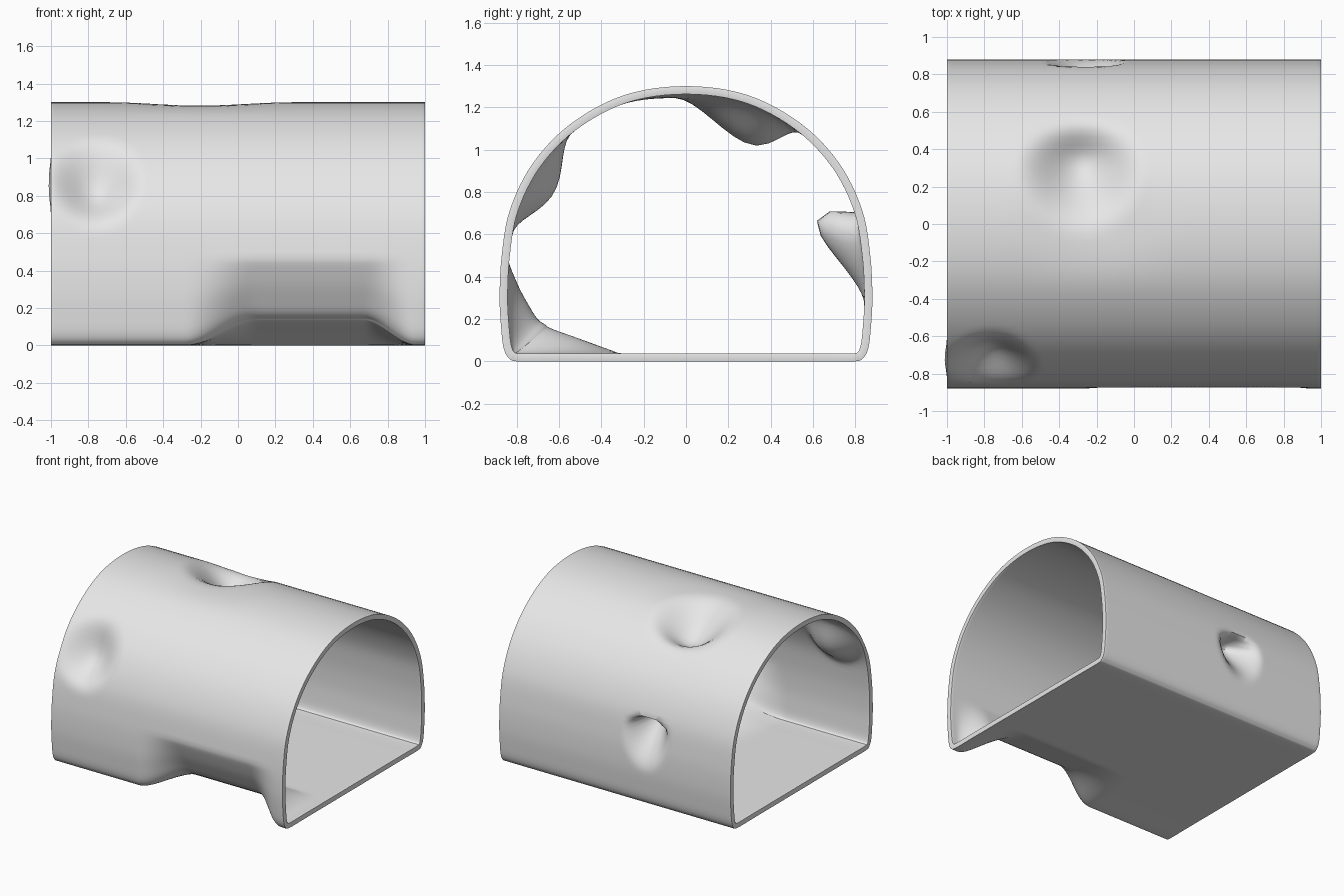
import bpy, bmesh
from mathutils import Vector

cube = bpy.data.objects.get("Cube")
if cube:
    bpy.data.objects.remove(cube, do_unlink=True)

# One flat grey for the whole shell
grey = bpy.data.materials.new("pale_grey")
grey.use_nodes = True
grey.diffuse_color = (0.8, 0.8, 0.8, 1)
grey.node_tree.nodes["Principled BSDF"].inputs["Base Color"].default_value = (0.8, 0.8, 0.8, 1)

# Half of the arch cross-section (y, z), from crown to floor centre
half = [(0, 1.3), (.29, 1.258), (.54, 1.125), (.72, .94), (.83, .72), (.87, .5),
        (.88, .3), (.872, .15), (.86, .06), (.835, .015), (.79, 0), (.6, 0),
        (.4, 0), (.2, 0), (0, 0)]
loop = [Vector(p) for p in half] + [Vector((-y, z)) for y, z in half[-2:0:-1]]


def smooth_loop(points, steps):
    """Catmull-Rom curve through a closed loop."""
    out, n = [], len(points)
    for i in range(n):
        a, b, c, d = (points[(i + k) % n] for k in (-1, 0, 1, 2))
        for s in range(steps):
            t = s / steps
            out.append(b + (c - a) * t / 2 + (a * 2 - b * 5 + c * 4 - d) * t**2 / 2
                       + (b * 3 - a - c * 3 + d) * t**3 / 2)
    return out


def ramp(value, low, high):
    t = min(max((value - low) / (high - low), 0), 1)
    return t * t * (3 - 2 * t)


def dent(p, center, radius, push, sharp=1.0):
    """Push points near the centre, fading out at the radius."""
    d = Vector((p[k] - center[k]) / radius[k] for k in range(3)).length
    return Vector(push) * (ramp(1 - d, 0, 1) ** sharp)


def deform(p):
    move = Vector((0, 0, 0))
    # Hooked puncture in the back wall, steep above and gentle below
    if p.y > 0:
        rise = .11 if p.z > .58 else .32
        move += dent(p, (-.26, .87, .58), (.22, .4, rise), (0, -.21, .08), 1.2)
    # Dimple in the roof
    if p.z > .8:
        reach = .28 if p.y > .3 else .38
        move += dent(p, (-.28, .31, 1.25), (.36, reach, .5), (0, 0, -.19), 1.1)
        move.z -= .018 * ramp(.5 - abs(p.x + .2), 0, .5) * ramp(.35 - abs(p.y), 0, .35)
    # Shallow dimple high on the front wall
    if p.y < 0:
        move += dent(p, (-.76, -.75, .88), (.27, .3, .3), (0, .1, -.07))
    # Long crushed lower front edge
    d = Vector(((p.y + .84) / .52, p.z / .46)).length
    span = ramp(p.x, -.28, .1) * (1 - ramp(p.x, .68, .95))
    move += Vector((0, .15, .135)) * span * max(0, 1 - d)
    return p + move


# Shell surface swept along x, then dented
profile = smooth_loop(loop, 6)
rows, n = 90, len(profile)
bm = bmesh.new()
rings = [[bm.verts.new(deform(Vector((-1 + 2 * j / rows, q.x, q.y)))) for q in profile]
         for j in range(rows + 1)]
for r, s in zip(rings, rings[1:]):
    for i in range(n):
        k = (i + 1) % n
        bm.faces.new((r[i], s[i], s[k], r[k])).smooth = True
mesh = bpy.data.meshes.new("tunnel_shell")
bm.to_mesh(mesh)
bm.free()
mesh.materials.append(grey)
shell = bpy.data.objects.new("tunnel_shell", mesh)
bpy.context.collection.objects.link(shell)

# Wall thickness with softened rims
wall = shell.modifiers.new("wall", 'SOLIDIFY')
wall.thickness = .038
wall.offset = -1
rim = shell.modifiers.new("rim", 'BEVEL')
rim.width = .01
rim.segments = 2
rim.limit_method = 'ANGLE'
rim.angle_limit = 1.2
